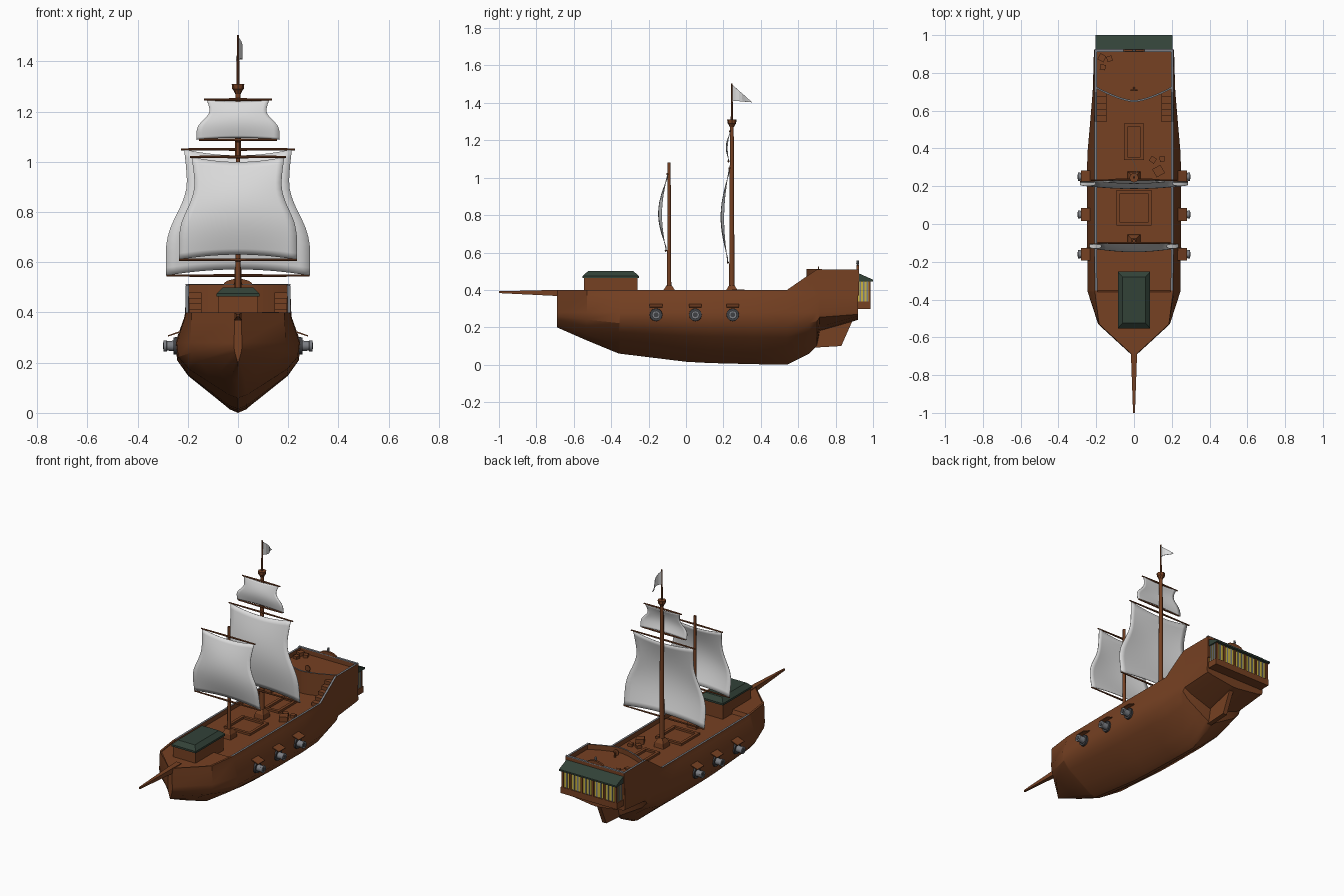
import bpy, bmesh, math
from mathutils import Vector

if "Cube" in bpy.data.objects:
    bpy.data.objects.remove(bpy.data.objects["Cube"])


def mat(name, c):
    m = bpy.data.materials.new(name)
    m.diffuse_color = (*c, 1)
    m.use_nodes = True
    m.node_tree.nodes["Principled BSDF"].inputs["Base Color"].default_value = m.diffuse_color
    return m


WOOD = mat("brown wood", (0.18, 0.052, 0.016))
GREEN = mat("dark green roof", (0.032, 0.054, 0.039))
CLOTH = mat("white sailcloth", (0.72, 0.72, 0.72))
GRAY = mat("gray metal", (0.2, 0.21, 0.23))
DARK = mat("dark iron", (0.05, 0.052, 0.058))
GLASS = mat("yellow glass", (0.6, 0.46, 0.05))


def make(name, verts, faces, *mats, smooth=None):
    me = bpy.data.meshes.new(name)
    me.from_pydata([tuple(v) for v in verts], [], faces)
    bm = bmesh.new()
    bm.from_mesh(me)
    bmesh.ops.recalc_face_normals(bm, faces=bm.faces)
    bm.to_mesh(me)
    bm.free()
    ob = bpy.data.objects.new(name, me)
    bpy.context.collection.objects.link(ob)
    for m in mats:
        me.materials.append(m)
    if smooth:
        bpy.ops.object.select_all(action='DESELECT')
        bpy.context.view_layer.objects.active = ob
        ob.select_set(True)
        bpy.ops.object.shade_smooth_by_angle(angle=math.radians(smooth))
    return ob


def loft(name, rings, *mats, smooth=None):
    """Skin closed rings of equal length and cap both ends."""
    n = len(rings[0])
    verts = [p for r in rings for p in r]
    faces = [(i * n + k, i * n + (k + 1) % n, (i + 1) * n + (k + 1) % n, (i + 1) * n + k)
             for i in range(len(rings) - 1) for k in range(n)]
    faces += [tuple(range(n)), tuple(range(len(verts) - n, len(verts)))]
    return make(name, verts, faces, *mats, smooth=smooth)


def box(name, x0, x1, y0, y1, z0, z1, m):
    ring = [(x0, y0), (x1, y0), (x1, y1), (x0, y1)]
    return loft(name, [[(x, y, z) for x, y in ring] for z in (z0, z1)], m)


def rod(name, path, m, n=10, smooth=40, turn=0):
    """Round part through (point, radius) pairs lying on a straight line."""
    d = (Vector(path[-1][0]) - Vector(path[0][0])).normalized()
    q = d.to_track_quat('Z', 'Y')
    rings = [[Vector(p) + q @ Vector((r * math.cos(math.tau * k / n + turn),
                                      r * math.sin(math.tau * k / n + turn), 0))
              for k in range(n)] for p, r in path]
    return loft(name, rings, m, smooth=smooth)


# hull: y, top half width, widest half width, keel z, rim z, deck z
stations = [(-0.69, .012, .016, .20, .40, .395), (-0.53, .185, .19, .13, .40, .395),
            (-0.36, .207, .245, .06, .40, .395), (-0.352, .207, .245, .059, .40, .37),
            (0.0, .21, .25, .016, .40, .37), (0.13, .21, .25, .009, .40, .37),
            (0.37, .21, .247, .003, .40, .37), (0.54, .21, .232, .0, .40, .37),
            (0.66, .209, .222, .06, .483, .37), (0.70, .208, .219, .10, .51, .37),
            (0.715, .208, .218, .18, .51, .37), (0.92, .208, .212, .24, .51, .37)]
section = [(0, 0), (.14, .05), (.38, .22), (.8, .52), (.97, .74), (1, 1)]
rings = []
for y, t, w, zk, zr, zd in stations:
    half = [(w * a, y, zk + f * (.28 - zk)) for a, f in section]
    ti = max(t - .013, t * .6)
    half += [(t + (w - t) * .15, y, .375), (t, y, zr), (ti, y, zr), (ti, y, zd), (0, y, zd)]
    rings.append(half + [(-x, yy, z) for x, yy, z in half[-2:0:-1]])
hull = loft("hull", rings, WOOD, GRAY, smooth=32)
for f in hull.data.polygons:      # gray cap along the bulwark
    c = f.center
    if len(f.vertices) == 4 and f.normal.z > .6 and c.y > -.35 and abs(c.x) > .19 and c.z > .39:
        f.material_index = 1

# rudder
loft("rudder", [[(x, y, z) for y, z in [(.66, .09), (.83, .10), (.89, .235), (.66, .22)]]
                for x in (-.014, .014)], WOOD)

# quarterdeck with curved front and rail
arc = [(x / 50, .645 + .072 * abs(x / 10) ** 1.5) for x in range(-10, 11)]
deck = arc + [(.2, .918), (-.2, .918)]
loft("quarterdeck", [[(x, y, z) for x, y in deck] for z in (.37, .48)], WOOD)
strip = arc + [(x, y + .01) for x, y in reversed(arc)]
rail = loft("quarterdeck_rail", [[(x, y, z) for x, y in strip] for z in (.47, .512)], WOOD, GRAY)
for f in rail.data.polygons:
    f.material_index = int(f.normal.z > .9)
for s in (-1, 1):                 # stairs
    for i in range(5):
        box("stair_step", min(s * .145, s * .196), max(s * .145, s * .196),
            .54 + i * .033, .72, .37 + i * .022, .392 + i * .022, WOOD)

# stern rail, arch and lantern
box("stern_wall", -.208, .208, .912, .925, .37, .508, WOOD)
box("stern_rail_cap", -.21, .21, .911, .926, .508, .513, GRAY)
half_disc = [(.058 * math.cos(a * math.pi / 8), .51 + .024 * math.sin(a * math.pi / 8)) for a in range(9)]
loft("stern_arch", [[(x, y, z) for x, z in half_disc] for y in (.912, .925)], WOOD)
rod("stern_lantern", [((0, .918, .50), .004), ((0, .918, .535), .004),
                      ((0, .918, .54), .008), ((0, .918, .557), .006)], GRAY, 8)

# stern window gallery
box("gallery_sill", -.2, .2, .92, .987, .298, .338, WOOD)
box("gallery_glass", -.192, .192, .92, .98, .338, .45, GLASS)
for i in range(15):
    x = -.189 + i * .027
    if i % 3 == 0 or i == 14:
        box("gallery_post", x - .007, x + .007, .976, .987, .338, .452, WOOD)
    else:
        box("gallery_bar", x - .004, x + .004, .976, .984, .338, .452, GRAY)
for s in (-1, 1):
    for y in (.932, .95, .968):
        x = s * .193
        box("gallery_side_bar", x - .003, x + .003, y - .004, y + .004, .338, .452, GRAY)
loft("gallery_roof", [[(x, y, z) for y, z in [(.92, .445), (1.0, .445), (1.0, .455), (.925, .488), (.92, .488)]]
                      for x in (-.203, .203)], GREEN)

# fore deckhouse
box("deckhouse", -.08, .08, -.545, -.26, .37, .465, WOOD)
loft("deckhouse_roof", [[(s * x, (-.4025 + t * y), z) for s, t in ((-1, -1), (1, -1), (1, 1), (-1, 1))]
                        for x, y, z in [(.086, .15, .463), (.086, .15, .475), (.06, .122, .5)]], GREEN)

# bowsprit
rod("bowsprit", [((0, -.6, .382), .026), ((0, -.69, .384), .023), ((0, -1, .388), .007)],
    WOOD, 4, None, math.pi / 4)

# masts
M, F = .245, -.09
for name, y, top, r in (("main_mast", M, 1.28, .014), ("fore_mast", F, 1.08, .011)):
    rod(name, [((0, y, .37), r * 1.1), ((0, y, top), r * .75)], WOOD)
    rod("mast_foot", [((0, y, .37), .048), ((0, y, .40), .042), ((0, y, .425), .02)], WOOD, 4, None, math.pi / 4)
rod("crows_nest", [((0, M, 1.27), .011), ((0, M, 1.285), .018), ((0, M, 1.29), .023),
                   ((0, M, 1.31), .025)], WOOD, 8, None)
rod("flag_pole", [((0, M, 1.3), .006), ((0, M, 1.505), .004)], WOOD, 8)

# flag with a slight wave
fv, n = [], 6
for i in range(n + 1):
    t = i / n
    x = .014 * math.sin(t * 5) + .006 * t
    fv += [(x, M + .003 + t * .104, 1.497 - t * .093), (x, M + .003 + t * .104, 1.412 - t * .009)]
flag = make("flag", fv, [(2 * i, 2 * i + 2, 2 * i + 3, 2 * i + 1) for i in range(n)], CLOTH)
flag.modifiers.new("thickness", 'SOLIDIFY').thickness = .002


def sail(name, y, zt, zb, wt, wb, bulge, yard_t, yard_b):
    """Billowing sail between two yards."""
    nu, nv = 14, 16
    verts = []
    for j in range(nv + 1):
        v = j / nv
        k = min(max((v - .25) / .55, 0), 1)
        w = wt + (wb - wt) * k * k * (3 - 2 * k) - .012 * math.sin(math.pi * min(v / .6, 1))
        for i in range(nu + 1):
            u = 2 * i / nu - 1
            dip = (1 - u * u) * (zt - zb) * .05
            z = zt + (zb - zt) * v + dip * (2 * v - 1)
            d = bulge * math.sin(math.pi * v) * (.6 + .4 * (1 - u * u))
            verts.append((u * w, y - d - .008 * v, z))
    m = nu + 1
    faces = [(j * m + i, j * m + i + 1, (j + 1) * m + i + 1, (j + 1) * m + i)
             for j in range(nv) for i in range(nu)]
    ob = make(name, verts, faces, CLOTH, smooth=60)
    ob.modifiers.new("thickness", 'SOLIDIFY').thickness = .003
    for z, w, dy in ((zt, yard_t, 0), (zb, yard_b, -.008)):
        rod("yard", [((-w, y + dy, z), .004), ((0, y + dy, z), .006), ((w, y + dy, z), .004)], WOOD, 8)


sail("main_sail", .232, 1.05, .547, .215, .287, .04, .228, .285)
sail("top_sail", .235, 1.248, 1.088, .125, .165, .018, .135, .155)
sail("fore_sail", -.1, 1.02, .61, .185, .235, .045, .192, .235)

# cannons with gun ports and lids
for s in (-1, 1):
    for y in (-.16, .05, .25):
        z = .267
        rod("gun_port", [((s * .225, y, z), .036), ((s * .256, y, z), .034)], DARK, 12)
        rod("cannon", [((s * .2, y, z), .025), ((s * .282, y, z), .019), ((s * .284, y, z), .022),
                       ((s * .297, y, z), .022)], GRAY, 12)
        rod("cannon_bore", [((s * .29, y, z), .013), ((s * .2985, y, z), .013)], DARK, 12)
        loft("port_lid", [[(s * x, yy, zz) for x, zz in [(.225, .322), (.279, .304), (.28, .309), (.225, .328)]]
                          for yy in (y - .034, y + .034)], WOOD)

# deck hatches
for yc, hx, hy in ((.085, .092, .094), (.435, .053, .097)):
    for s in (-1, 1):
        box("hatch_side", s * (hx - .009) - .009, s * (hx - .009) + .009, yc - hy, yc + hy, .365, .384, WOOD)
        e = yc + s * (hy - .009)
        box("hatch_end", -hx, hx, e - .009, e + .009, .365, .383, WOOD)

# crates lying on deck
for x, y, z, r, a in ((.10, .34, .37, .022, .2), (.15, .345, .37, .02, .9), (.13, .28, .37, .035, 1.3),
                      (-.17, .88, .48, .025, .3), (-.13, .875, .48, .02, 1.1), (-.165, .83, .48, .02, .6)):
    rod("crate", [((x, y, z), r), ((x, y, z + r * .9), r)], WOOD, 4, None, a)

# steering wheel
rod("wheel_post", [((0, .72, .48), .007), ((0, .72, .51), .006)], WOOD, 6, None)
rod("steering_wheel", [((0, .705, .507), .019), ((0, .711, .507), .019)], WOOD, 10, None)
